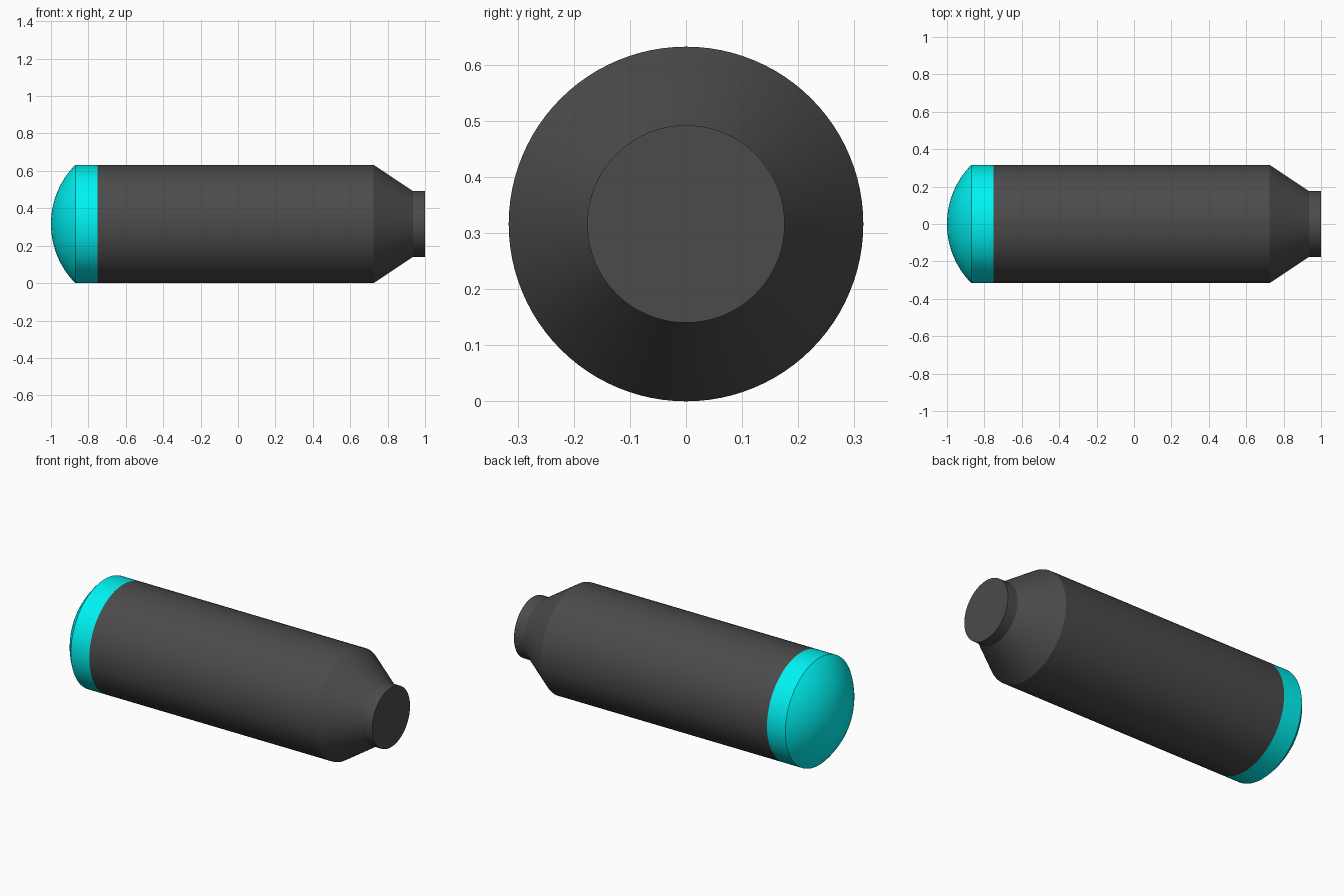
import bpy, bmesh, math

if "Cube" in bpy.data.objects:
    bpy.data.objects.remove(bpy.data.objects["Cube"])

R = 0.316        # main radius, also the axis height
NECK = 0.176
SEGMENTS = 96


def material(name, colour):
    m = bpy.data.materials.new(name)
    m.diffuse_color = (*colour, 1)
    m.use_nodes = True
    m.node_tree.nodes["Principled BSDF"].inputs["Base Color"].default_value = m.diffuse_color
    return m


def lathe(name, profile, mat):
    """Spin (x, radius) points around the horizontal axis at height R."""
    bm = bmesh.new()
    verts = [bm.verts.new((x, 0, r)) for x, r in profile]
    edges = [bm.edges.new(pair) for pair in zip(verts, verts[1:])]
    bmesh.ops.spin(bm, geom=verts + edges, cent=(0, 0, 0), axis=(1, 0, 0),
                   angle=2 * math.pi, steps=SEGMENTS)
    bmesh.ops.remove_doubles(bm, verts=bm.verts, dist=1e-5)
    bmesh.ops.recalc_face_normals(bm, faces=bm.faces)
    # make sure open shells face outward
    if bm.calc_volume(signed=True) < 0:
        bmesh.ops.reverse_faces(bm, faces=bm.faces)
    mesh = bpy.data.meshes.new(name)
    bm.to_mesh(mesh)
    bm.free()
    mesh.materials.append(mat)
    ob = bpy.data.objects.new(name, mesh)
    ob.location.z = R
    bpy.context.collection.objects.link(ob)
    bpy.ops.object.select_all(action='DESELECT')
    ob.select_set(True)
    bpy.context.view_layer.objects.active = ob
    bpy.ops.object.shade_smooth_by_angle(angle=math.radians(25))
    return ob


dark = material("dark_grey", (0.07, 0.07, 0.07))
cyan = material("cyan", (0.0, 0.9, 0.9))

# Main barrel, tapered shoulder and flat-ended neck
lathe("body", [(-0.75, R), (0.725, R), (0.935, NECK), (1.0, NECK), (1.0, 0)], dark)

# Coloured end: shallow spherical dome followed by a straight band
HEIGHT = 0.13
sphere = (R * R + HEIGHT * HEIGHT) / (2 * HEIGHT)
sweep = math.asin(R / sphere)
dome = []
for i in range(17):
    a = sweep * i / 16
    dome.append((-1 + sphere * (1 - math.cos(a)), sphere * math.sin(a)))
lathe("domed_cap", dome + [(-0.75, R)], cyan)
